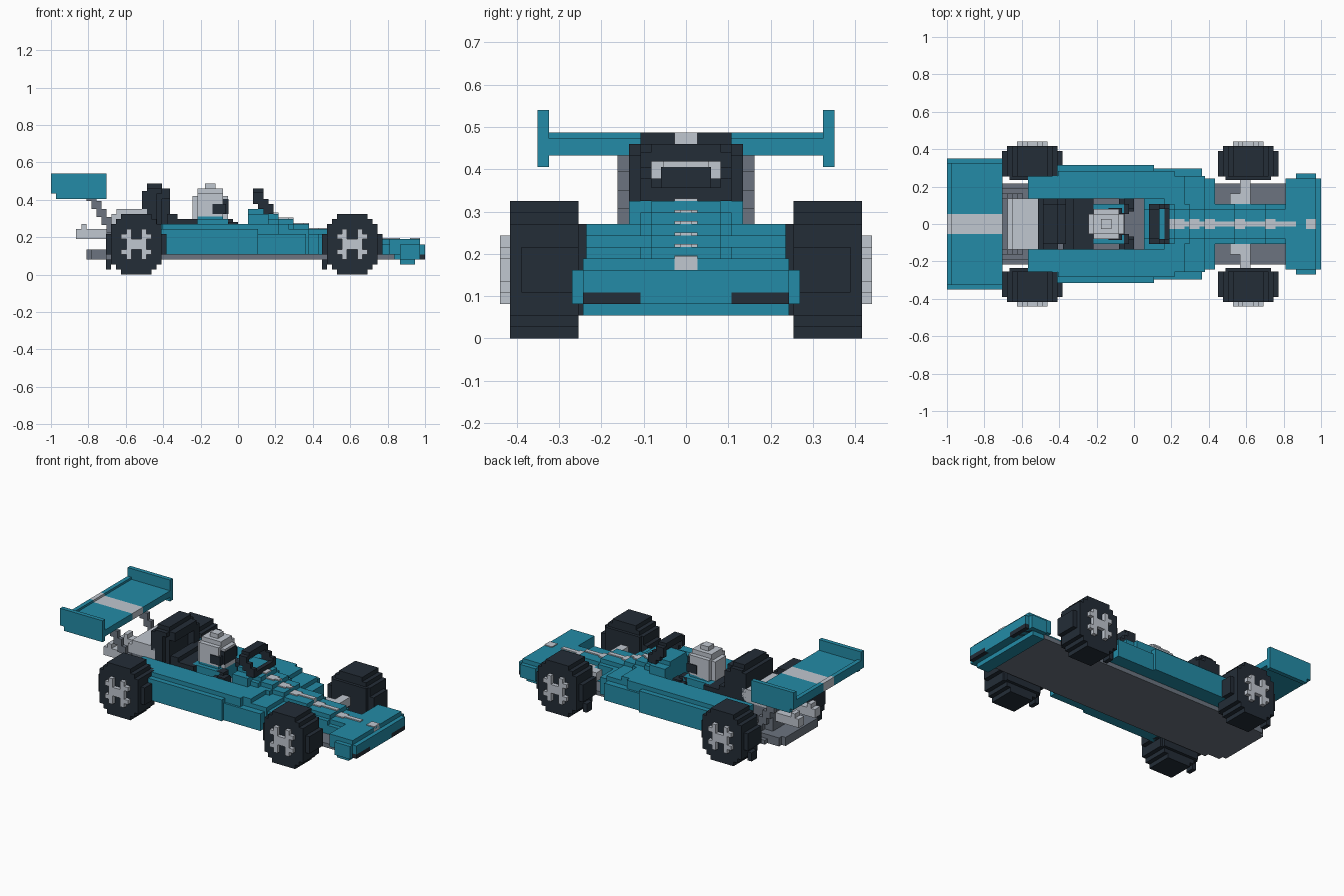
import bpy, bmesh
from mathutils import Vector

if "Cube" in bpy.data.objects:
    bpy.data.objects.remove(bpy.data.objects["Cube"])

V = 2 / 74  # block size


def material(name, rgb):
    m = bpy.data.materials.new(name)
    m.diffuse_color = (*rgb, 1)
    m.use_nodes = True
    m.node_tree.nodes["Principled BSDF"].inputs["Base Color"].default_value = m.diffuse_color
    return m


TEAL = material("teal_paint", (0.017, 0.26, 0.385))
DARK = material("dark_rubber", (0.017, 0.026, 0.038))
LIGHT = material("light_grey", (0.53, 0.57, 0.63))
GREY = material("mid_grey", (0.15, 0.175, 0.215))


def part(name, mat, boxes, mirror=False):
    """One object from boxes (x0, x1, y0, y1, z0, z1) in block units."""
    bm = bmesh.new()
    for x0, x1, y0, y1, z0, z1 in boxes:
        for s in ((1, -1) if mirror else (1,)):
            geo = bmesh.ops.create_cube(bm, size=1)
            mid = Vector(((x0 + x1) / 2, s * (y0 + y1) / 2, (z0 + z1) / 2))
            size = Vector((x1 - x0, y1 - y0, z1 - z0))
            for v in geo["verts"]:
                v.co = Vector(a * b for a, b in zip(v.co, size)) + mid
                v.co *= V
    me = bpy.data.meshes.new(name)
    bm.to_mesh(me)
    bm.free()
    me.materials.append(mat)
    ob = bpy.data.objects.new(name, me)
    bpy.context.collection.objects.link(ob)
    return ob


def sym(x0, x1, w, z0, z1):
    return (x0, x1, -w, w, z0, z1)


# Floor pan
part("floor", GREY, [sym(-26, 31, 8, 3, 4), sym(-29, -21, 7, 3, 5),
                     sym(-30, -26, 6, 3, 5), sym(-19, 4, 5, 4, 8)])

# Side pods, stepping down and inward at the nose end
part("side_pods", TEAL, [
    (-21, 10, 5, 9.5, 4, 10), (-15, 8, 5, 10.5, 4, 10),
    (-21, 4, 5, 11.7, 4, 9), (4, 13.5, 5, 11, 4, 8),
    (10, 14, 4, 9.5, 4, 9), (13.5, 16, 4, 9, 4, 8)], mirror=True)

# Nose steps with a raised stripe in blocks
steps = [(2, 6, 13), (6, 8, 12), (8, 11, 11), (11, 14, 10),
         (14, 20, 9), (20, 26, 8), (26, 32, 7)]
nose, stripe = [], []
for x0, x1, top in steps:
    nose += [sym(x0, x1, 4, 4, top - 1), sym(x0, x1, 3, 4, top)]
    if x0 >= 6:
        stripe.append(sym(x0, x1, 0.5, top - 1, top + 0.25))
        stripe.append(sym(x0, x0 + 2, 1, top - 1, top + 0.25))
nose += [sym(2, 6, 5, 4, 12), sym(6, 10, 5, 4, 10)]
stripe.append(sym(34, 36, 1, 6, 7.2))
part("nose", TEAL, nose)
part("nose_stripe", LIGHT, stripe)

# Front wing
part("front_wing", TEAL, [
    sym(30, 36, 9, 4, 7), sym(36, 37, 9, 4, 6), sym(32, 36, 10, 3, 6),
    sym(32, 35, 9, 2, 3), sym(31, 37, 4, 3, 4)])
part("front_wing_slots", DARK, [(35, 37, 4, 9, 3, 4)], mirror=True)

# Rear wing: centre band, teal halves and end plates
part("rear_wing", TEAL, [
    (-37, -26, 2, 12, 16, 17.5), (-37, -36, 2, 12, 16, 18),
    (-37, -26, 12, 13, 16, 20), (-36, -26, 12, 13, 15, 16)], mirror=True)
part("rear_wing_band", LIGHT, [sym(-37, -26, 2, 16, 17.5),
                               sym(-37, -36, 2, 16, 18)])
part("rear_wing_struts", GREY, [(-30 + i, -28 + i, 5, 6, 14.6 - 1.6 * i, 16.2 - 1.6 * i)
                                for i in range(7)], mirror=True)

# Gearbox and exhausts
part("gearbox", LIGHT, [sym(-25, -18, 5, 10, 12), sym(-24, -18, 5, 10, 13)])
part("gearbox_base", GREY, [sym(-26, -18, 5, 5, 10)])
part("exhausts", LIGHT, [(-32, -25, 2, 4, 7, 9), (-31, -30, 2, 4, 9, 10)], mirror=True)

# Roll hoop behind the driver, hollow on its front side
part("roll_hoop", DARK, [
    sym(-19, -16, 5, 8, 16.5), sym(-18, -15, 4, 8, 18), sym(-18, -15, 5, 16, 17),
    (-16, -13.5, 3, 5, 8, 16), sym(-15, -13.5, 4, 15, 17),
    sym(-14, -12, 5, 8, 12), sym(-12, -8, 5, 8, 11)])

# Driver
part("driver_body", TEAL, [sym(-9, -2, 4, 8, 11), sym(-8, -3, 3, 11, 11.5)])
part("driver_arms", DARK, [(-3, 0, 2.5, 5, 8, 10), (-2, 0, 3, 5, 9, 10.4),
                           (-3, -1, 2, 4, 10, 11)], mirror=True)
part("helmet", LIGHT, [
    sym(-8, -3, 3, 11, 16), sym(-9, -2, 2, 11, 15.5), sym(-8, -3, 2, 16, 17),
    sym(-6.5, -4.5, 1, 17, 18)])
part("visor", DARK, [sym(-5, -2.4, 3.2, 12, 14), sym(-4, -1.9, 2.2, 12, 15)])

# Cockpit hoop leaning back over the dash
part("cockpit_hoop", DARK, [
    (3, 5, 0, 3, 15.5, 17), (3, 5, 3, 4, 14, 16.3), (4, 6, 3, 4, 13, 15),
    (5, 7, 3, 4, 12, 14), (6, 7, 0, 3, 12, 13.2)], mirror=True)

# Axles
part("front_axles", LIGHT, [(21, 23, 3, 10, 5, 7), (19, 21, 4, 6, 5, 7)], mirror=True)
part("rear_axles", GREY, [(-21, -19, 5, 10, 5, 7)], mirror=True)

# Wheels: blocky discs with patterned hubs
HALF = [3, 4, 5, 5, 6, 6]
HUB = [".X..X.", "XX..XX", ".XXXX.", ".XXXX.", "XX..XX", ".X..X."]
for name, cx in (("front", 22.6), ("rear", -20.1)):
    tyre = [(cx - 6, cx - 5, 11, 13, 1, 3)]
    for z, w in enumerate(HALF + HALF[::-1]):
        tyre.append((cx - w, cx + w, 9.4, 14.4, z, z + 1))
        n = min(w, 5)
        tyre.append((cx - n, cx + n, 14.4, 15.4, z, z + 1))
        if 1 < z < 10:
            tyre.append((cx - n + 0.5, cx + n - 0.5, 8.7, 9.4, z, z + 1))
    part(name + "_tyres", DARK, tyre, mirror=True)
    hub = [(cx - 3 + i, cx - 2 + i, 15, 16.3, 3 + r, 4 + r)
           for r, row in enumerate(HUB) for i, c in enumerate(row) if c == "X"]
    part(name + "_hubs", LIGHT, hub, mirror=True)
